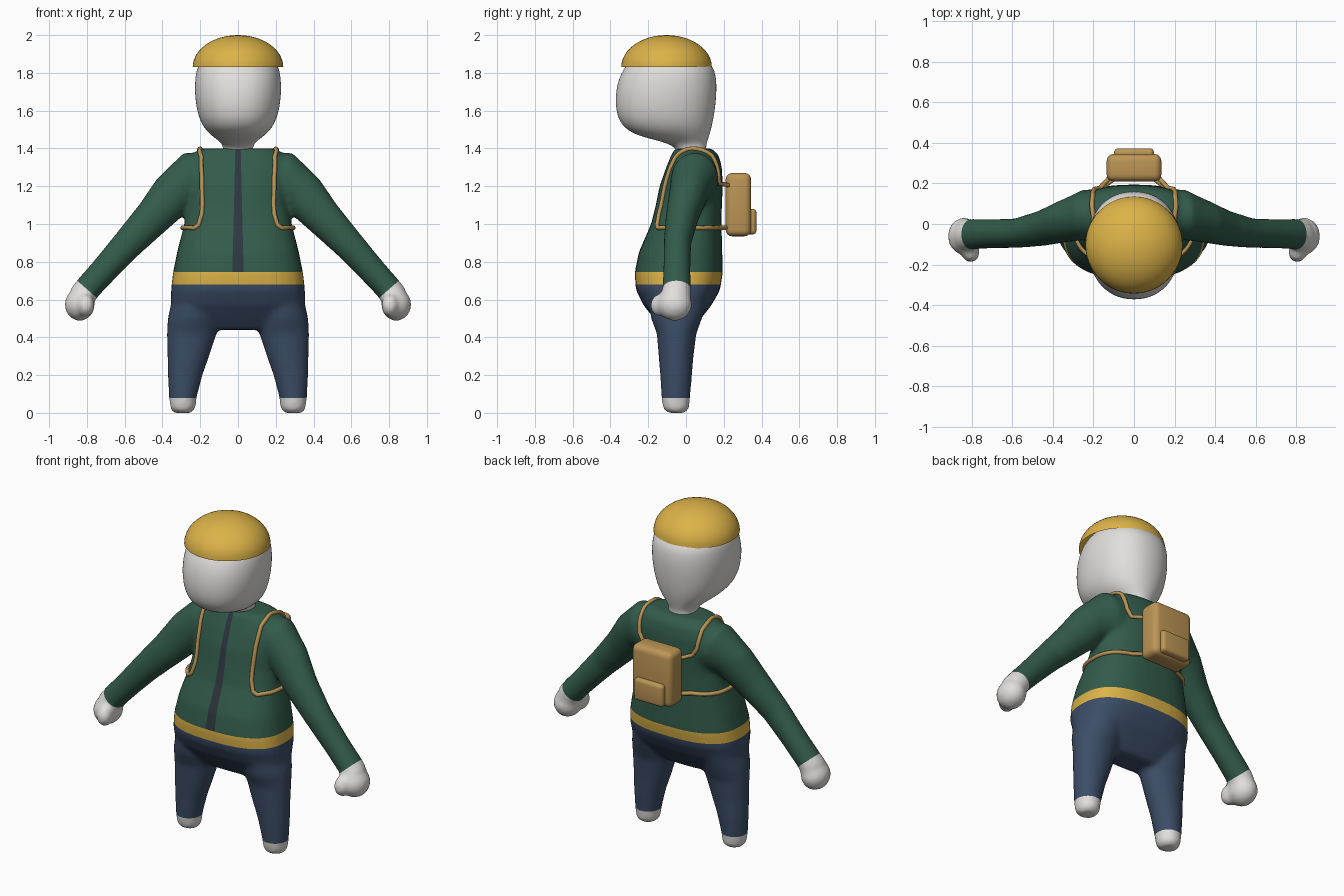
import bpy, bmesh
from math import sin, cos, pi, radians, copysign
from mathutils import Vector, Matrix

cube = bpy.data.objects.get("Cube")
if cube:
    bpy.data.objects.remove(cube, do_unlink=True)


def material(name, rgb):
    m = bpy.data.materials.new(name)
    m.use_nodes = True
    m.diffuse_color = (*rgb, 1)
    m.node_tree.nodes["Principled BSDF"].inputs["Base Color"].default_value = (*rgb, 1)
    return m


PALE = material("pale skin", (0.75, 0.74, 0.72))
GREEN = material("green jacket", (0.032, 0.105, 0.07))
BLUE = material("navy trousers", (0.045, 0.075, 0.135))
YELLOW = material("yellow", (0.72, 0.45, 0.065))
TAN = material("tan canvas", (0.5, 0.3, 0.09))
DARK = material("dark zip", (0.028, 0.038, 0.05))


def add_object(name, bm, mats):
    mesh = bpy.data.meshes.new(name)
    bm.to_mesh(mesh)
    bm.free()
    for m in mats:
        mesh.materials.append(m)
    mesh.shade_smooth()
    ob = bpy.data.objects.new(name, mesh)
    bpy.context.collection.objects.link(ob)
    return ob


def loft(bm, rings, power=2.0, n=32):
    """Skin a closed tube over rings of (centre, u radius vector, v radius vector)."""
    def bend(t):
        return copysign(abs(t) ** (2 / power), t)
    loops = []
    for c, u, v in rings:
        angles = [2 * pi * i / n for i in range(n)]
        loops.append([bm.verts.new(c + u * bend(cos(a)) + v * bend(sin(a))) for a in angles])
    for a, b in zip(loops, loops[1:]):
        for i in range(n):
            j = (i + 1) % n
            bm.faces.new((a[i], a[j], b[j], b[i]))
    bm.faces.new(loops[0])
    bm.faces.new(loops[-1])
    bmesh.ops.recalc_face_normals(bm, faces=bm.faces)


def upright(rows, x=1):
    """Horizontal rings from rows of (z, centre x, half width, front y, back y)."""
    return [(Vector((cx * x, (y0 + y1) / 2, z)), Vector((w, 0, 0)), Vector((0, (y1 - y0) / 2, 0)))
            for z, cx, w, y0, y1 in rows]


def ball(bm, centre, size):
    mat = Matrix.Translation(centre) @ Matrix.Diagonal((*size, 1))
    bmesh.ops.create_uvsphere(bm, u_segments=24, v_segments=16, radius=1, matrix=mat)


# Body: torso, legs, arms and hands fused into one skin
bm = bmesh.new()
loft(bm, upright([
    (0.44, 0, 0.20, -0.12, 0.03), (0.50, 0, 0.31, -0.17, 0.08), (0.57, 0, 0.355, -0.225, 0.135),
    (0.65, 0, 0.355, -0.265, 0.18), (0.74, 0, 0.345, -0.272, 0.195), (0.85, 0, 0.323, -0.25, 0.192),
    (1.0, 0, 0.285, -0.185, 0.188), (1.1, 0, 0.265, -0.16, 0.19), (1.2, 0, 0.27, -0.14, 0.195),
    (1.3, 0, 0.28, -0.105, 0.19), (1.36, 0, 0.25, -0.08, 0.175), (1.4, 0, 0.20, -0.06, 0.14)]), 2.6)

LEG = [(0.0, 0.292, 0.045, -0.095, -0.005), (0.02, 0.292, 0.066, -0.122, 0.016),
       (0.08, 0.292, 0.073, -0.13, 0.022), (0.2, 0.28, 0.092, -0.137, 0.032),
       (0.3, 0.263, 0.111, -0.145, 0.04), (0.42, 0.245, 0.132, -0.155, 0.055),
       (0.5, 0.235, 0.137, -0.185, 0.085), (0.6, 0.22, 0.13, -0.2, 0.12)]

# Arm rows: centre x, y, z, tilt in degrees, radius, radius in y
ARM = [(0.1, 0.05, 1.235, 0, 0.14, 0.12), (0.25, 0.045, 1.235, 15, 0.147, 0.125),
       (0.34, 0.015, 1.16, 49, 0.12, 0.105), (0.45, -0.02, 1.035, 49, 0.1, 0.088),
       (0.578, -0.045, 0.9, 49, 0.084, 0.073), (0.70, -0.048, 0.765, 49, 0.074, 0.072),
       (0.80, -0.05, 0.655, 49, 0.07, 0.076), (0.83, -0.055, 0.61, 49, 0.074, 0.08)]

for s in (1, -1):
    loft(bm, upright(LEG, s))
    loft(bm, [(Vector((s * x, y, z)), Vector((s * sin(radians(t)), 0, cos(radians(t)))) * r,
               Vector((0, ry, 0))) for x, y, z, t, r, ry in ARM])
    ball(bm, (s * 0.838, -0.06, 0.573), (0.08, 0.092, 0.086))
    ball(bm, (s * 0.805, -0.135, 0.57), (0.046, 0.055, 0.062))

body = add_object("body", bm, [])
remesh = body.modifiers.new("fuse", "REMESH")
remesh.mode = "VOXEL"
remesh.voxel_size = 0.014
relax = body.modifiers.new("relax", "SMOOTH")
relax.factor = 0.5
relax.iterations = 8
fused = bpy.data.meshes.new_from_object(body.evaluated_get(bpy.context.evaluated_depsgraph_get()))
body.modifiers.clear()

# Cut clean clothing borders, then colour the faces by region
bm = bmesh.new()
bm.from_mesh(fused)
CUFF, ZIP_SLOPE = Vector((0.66, 0, -0.75)), 0.0244
cuts = [((0, 0, z), (0, 0, 1)) for z in (0.08, 0.68, 0.745)]
for s in (1, -1):
    cuts.append(((s * 0.8, 0, 0.655), (s * CUFF.x, 0, CUFF.z)))
    cuts.append(((s * 0.014, 0, 1.4), (s, 0, ZIP_SLOPE)))
for co, no in cuts:
    bmesh.ops.bisect_plane(bm, geom=bm.verts[:] + bm.edges[:] + bm.faces[:], dist=1e-5,
                           plane_co=co, plane_no=Vector(no).normalized())


def region(c):
    x = abs(c.x)
    if x > 0.45:
        return 0 if (Vector((x - 0.8, 0, c.z - 0.655))).dot(CUFF) > 0 else 1
    if c.z < 0.08:
        return 0
    if c.z < 0.68:
        return 2
    if c.z < 0.745:
        return 3
    return 4 if c.y < -0.02 and x < 0.014 + (1.4 - c.z) * ZIP_SLOPE else 1


for f in bm.faces:
    f.material_index = region(f.calc_center_median())
    f.smooth = True
bm.to_mesh(body.data)
bm.free()
for m in (PALE, GREEN, BLUE, YELLOW, DARK):
    body.data.materials.append(m)

# Head and neck
bm = bmesh.new()
loft(bm, upright([
    (1.35, 0, 0.085, -0.05, 0.11), (1.41, 0, 0.075, -0.05, 0.105), (1.44, 0, 0.1, -0.14, 0.115),
    (1.47, 0, 0.145, -0.27, 0.125), (1.52, 0, 0.192, -0.345, 0.14), (1.6, 0, 0.22, -0.375, 0.155),
    (1.7, 0, 0.232, -0.375, 0.165), (1.78, 0, 0.228, -0.355, 0.162), (1.84, 0, 0.215, -0.32, 0.145),
    (1.91, 0, 0.16, -0.26, 0.06), (1.94, 0, 0.09, -0.18, -0.02)]), 2.2, 24)
head = add_object("head", bm, [PALE])
head.modifiers.new("soften", "SUBSURF").levels = 2
head.modifiers["soften"].render_levels = 2

# Cap: open dome
bm = bmesh.new()
bmesh.ops.create_uvsphere(bm, u_segments=48, v_segments=24, radius=1)
bmesh.ops.delete(bm, geom=[v for v in bm.verts if v.co.z < -0.01], context="VERTS")
bmesh.ops.transform(bm, verts=bm.verts, matrix=Matrix.Translation((0, -0.103, 1.83))
                    @ Matrix.Diagonal((0.24, 0.24, 0.17, 1)))
add_object("cap", bm, [YELLOW])


# Backpack
def rounded_box(name, low, high, bevel):
    low, high = Vector(low), Vector(high)
    bm = bmesh.new()
    bmesh.ops.create_cube(bm, size=1, matrix=Matrix.Translation((low + high) / 2)
                          @ Matrix.Diagonal((*(high - low), 1)))
    bmesh.ops.bevel(bm, geom=bm.edges[:], offset=bevel, segments=4, profile=0.5, affect="EDGES")
    add_object(name, bm, [TAN])


rounded_box("backpack", (-0.135, 0.21, 0.935), (0.135, 0.345, 1.27), 0.035)
rounded_box("backpack_pocket", (-0.098, 0.3, 0.945), (0.098, 0.373, 1.08), 0.02)

# Straps: guide paths pulled onto the jacket surface
STRAP = [(0.17, 0.19, 1.215), (0.195, 0.17, 1.26), (0.2, 0.13, 1.36), (0.2, 0.03, 1.4),
         (0.198, -0.06, 1.36), (0.196, -0.11, 1.25), (0.195, -0.14, 1.12), (0.2, -0.16, 1.06),
         (0.215, -0.165, 1.0), (0.235, -0.15, 0.98), (0.28, -0.08, 0.98), (0.295, 0.0, 0.98),
         (0.28, 0.09, 0.98), (0.23, 0.15, 0.98), (0.14, 0.19, 0.98)]
for s, side in ((1, "left"), (-1, "right")):
    guide = [Vector((s * x, y, z)) for x, y, z in STRAP]
    path = [Vector((s * 0.1, 0.25, 1.2))]
    for a, b in zip(guide, guide[1:]):
        for i in range(4):
            hit, co, no, _ = body.closest_point_on_mesh(a.lerp(b, i / 4))
            path.append(co + no * 0.004)
    path.append(Vector((s * 0.09, 0.23, 0.98)))
    curve = bpy.data.curves.new(side + "_strap", "CURVE")
    curve.dimensions = "3D"
    curve.bevel_depth = 0.012
    curve.bevel_resolution = 2
    curve.use_fill_caps = True
    spline = curve.splines.new("POLY")
    spline.points.add(len(path) - 1)
    for p, co in zip(spline.points, path):
        p.co = (*co, 1)
    spline.use_smooth = True
    curve.materials.append(TAN)
    bpy.context.collection.objects.link(bpy.data.objects.new(side + "_strap", curve))
